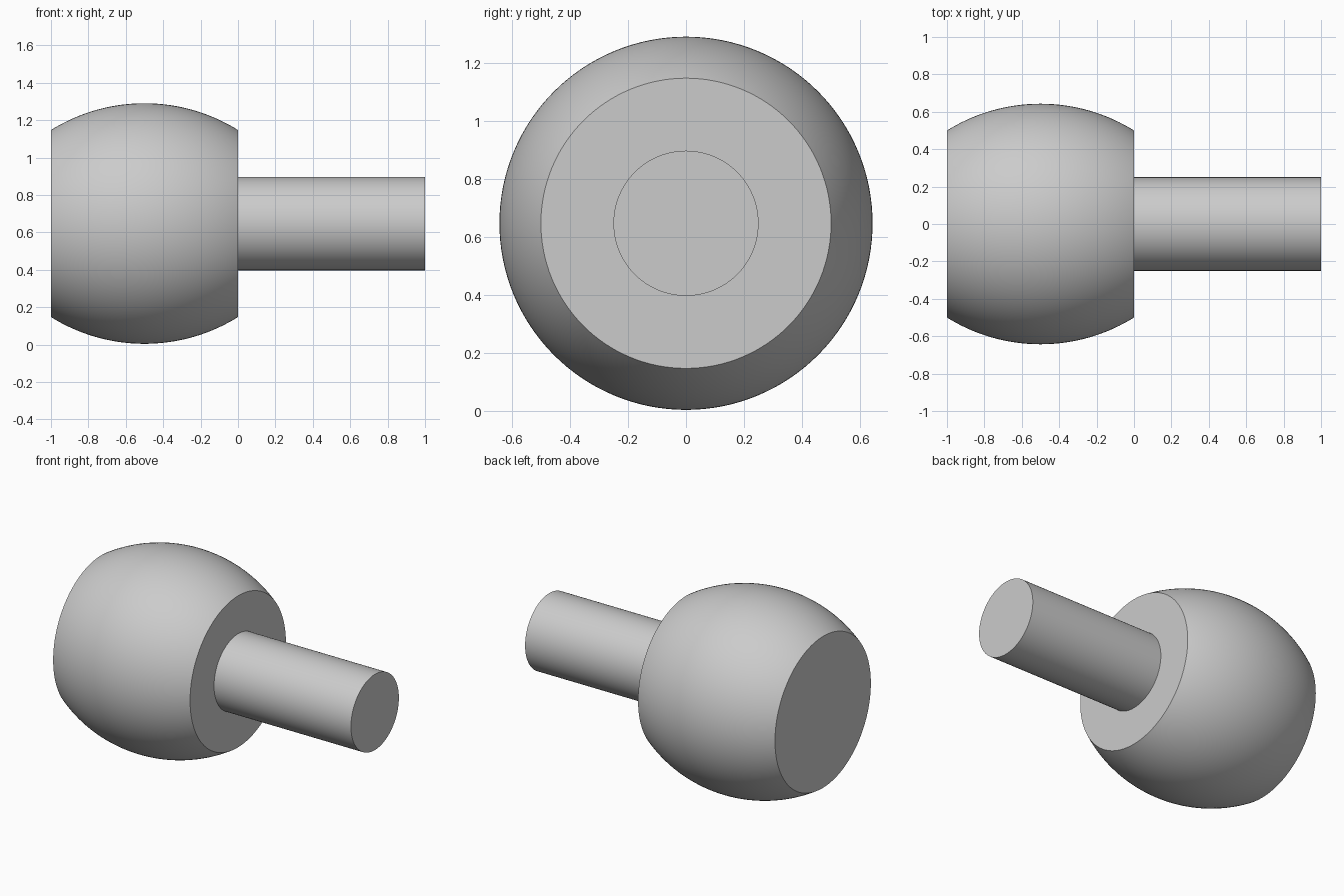
import bpy
import bmesh
from math import sqrt, sin, cos, asin, pi, radians

AXIS_Z = 0.647
SEGMENTS = 128
SHAFT_R, END_R, BELLY_R = 0.25, 0.5, 0.643
HALF = 0.5

cube = bpy.data.objects.get("Cube")
if cube:
    bpy.data.objects.remove(cube, do_unlink=True)

grey = bpy.data.materials.new("plain_grey")
grey.use_nodes = True
colour = (0.6, 0.6, 0.6, 1)
grey.diffuse_color = colour
grey.node_tree.nodes["Principled BSDF"].inputs["Base Color"].default_value = colour


def lathe(name, profile):
    """Revolve (x, radius) points about the x axis; flat discs close the capped ends."""
    bm = bmesh.new()
    rings = []
    for x, r in profile:
        rings.append([bm.verts.new((x, r * cos(2 * pi * i / SEGMENTS), r * sin(2 * pi * i / SEGMENTS)))
                      for i in range(SEGMENTS)])
    for a, b in zip(rings, rings[1:]):
        for i in range(SEGMENTS):
            j = (i + 1) % SEGMENTS
            bm.faces.new((a[i], b[i], b[j], a[j]))
    return bm, rings


def finish(name, bm):
    mesh = bpy.data.meshes.new(name)
    bm.to_mesh(mesh)
    bm.free()
    mesh.materials.append(grey)
    obj = bpy.data.objects.new(name, mesh)
    obj.location.z = AXIS_Z
    bpy.context.collection.objects.link(obj)
    bpy.ops.object.select_all(action="DESELECT")
    obj.select_set(True)
    bpy.context.view_layer.objects.active = obj
    bpy.ops.object.shade_smooth_by_angle(angle=radians(30))


# Barrel head: circular-arc side, flat outer disc, flat ring around the shaft
bulge = BELLY_R - END_R
arc_r = (HALF ** 2 + bulge ** 2) / (2 * bulge)
sweep = asin(HALF / arc_r)
steps = 48
arc = []
for k in range(steps + 1):
    t = sweep * (2 * k / steps - 1)
    arc.append((arc_r * sin(t) - HALF, BELLY_R - arc_r + arc_r * cos(t)))
bm, rings = lathe("barrel_head", arc + [(0, SHAFT_R)])
bm.faces.new(rings[0])
finish("barrel_head", bm)

# Shaft: straight cylinder closed at its free end
bm, rings = lathe("shaft", [(0, SHAFT_R), (1, SHAFT_R)])
bm.faces.new(reversed(rings[-1]))
finish("shaft", bm)
